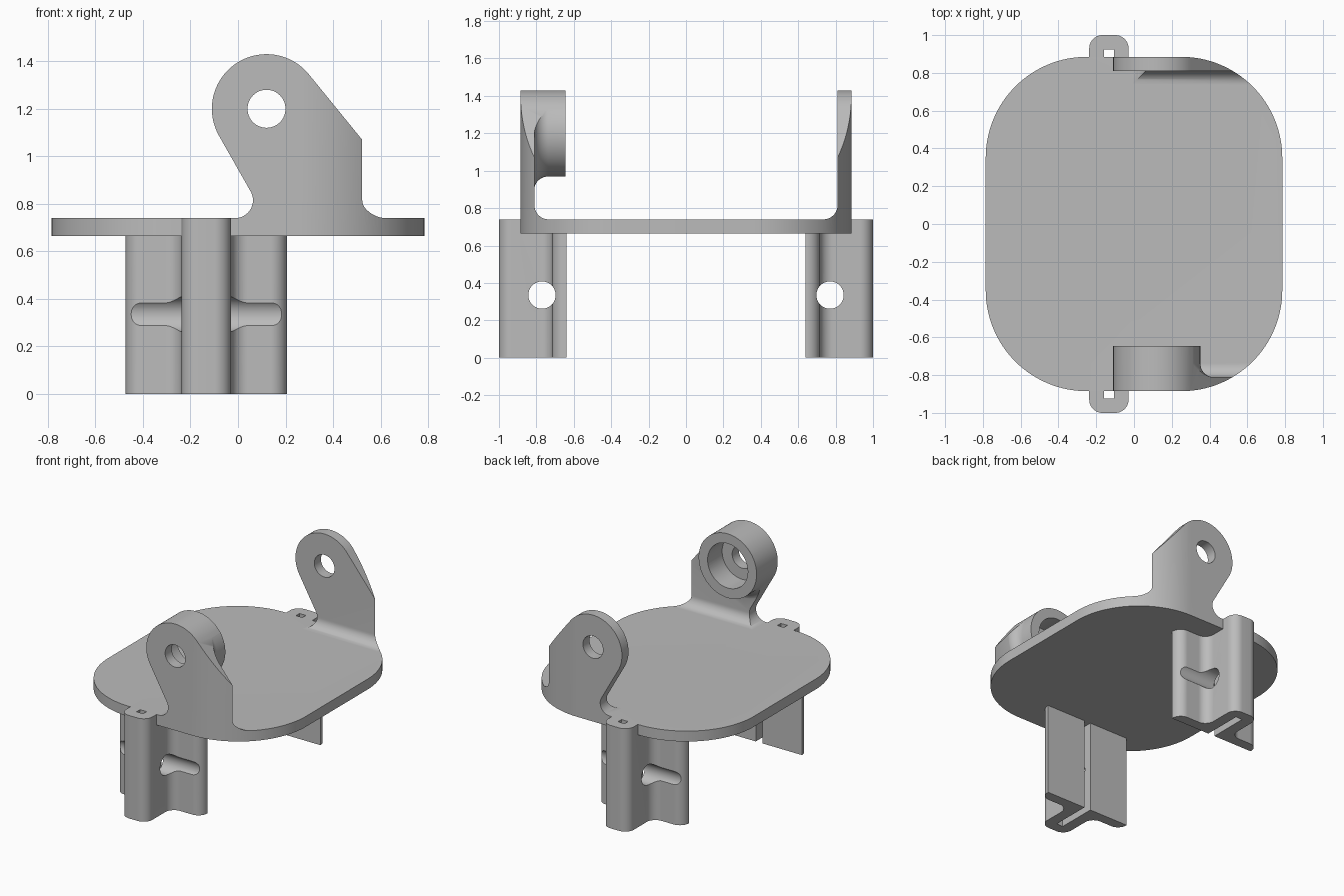
import bpy, bmesh, math
from mathutils import Matrix, Vector

cube = bpy.data.objects.get("Cube")
if cube:
    bpy.data.objects.remove(cube, do_unlink=True)

grey = bpy.data.materials.new("plain_grey")
grey.use_nodes = True
grey.diffuse_color = (0.5, 0.5, 0.5, 1)
grey.node_tree.nodes["Principled BSDF"].inputs["Base Color"].default_value = (0.5, 0.5, 0.5, 1)

BOTTOM, TOP = 0.665, 0.74      # plate heights
WALL = 0.075                   # wall thickness and fillet radius
EAR_Y = 0.81                   # inner face of the ears
PIVOT = (0.12, 1.2)            # pivot hole centre in x, z


def arc(cx, cy, r, start, end, steps=16):
    angles = [math.radians(start + (end - start) * i / steps) for i in range(steps + 1)]
    return [(cx + r * math.cos(a), cy + r * math.sin(a)) for a in angles]


def circle(cx, cy, r, steps=64):
    return arc(cx, cy, r, 0, 360, steps)[:-1]


def finish(name, bm):
    bmesh.ops.recalc_face_normals(bm, faces=bm.faces)
    mesh = bpy.data.meshes.new(name)
    bm.to_mesh(mesh)
    bm.free()
    ob = bpy.data.objects.new(name, mesh)
    bpy.context.collection.objects.link(ob)
    return ob


def prism(name, points, axis, low, high):
    """Extrude a closed 2D profile along one axis."""
    place = {"x": lambda u, v: (low, u, v),
             "y": lambda u, v: (u, low, v),
             "z": lambda u, v: (u, v, low)}[axis]
    bm = bmesh.new()
    face = bm.faces.new([bm.verts.new(place(round(u, 5), round(v, 5))) for u, v in points])
    new = bmesh.ops.extrude_face_region(bm, geom=[face])["geom"]
    for v in new:
        if isinstance(v, bmesh.types.BMVert):
            v.co["xyz".index(axis)] = high
    return finish(name, bm)


def combine(ob, other, operation):
    mod = ob.modifiers.new("combine", "BOOLEAN")
    mod.operation = operation
    mod.solver = "EXACT"
    mod.object = other
    bpy.context.view_layer.objects.active = ob
    bpy.ops.object.modifier_apply(modifier=mod.name)
    bpy.data.objects.remove(other, do_unlink=True)


def outline(low, high):
    """Rounded plate outline as a solid block."""
    points = []
    for sx, sy, start in ((1, 1, 0), (-1, 1, 90), (-1, -1, 180), (1, -1, 270)):
        points += arc(0.25 * sx, 0.35 * sy, 0.535, start, start + 90, 32)
    return prism("outline", points, "z", low, high)


def boss():
    """Turned boss that flares into the front ear."""
    r = 0.231
    profile = [(0, -0.85), (r + WALL, -0.85)]
    profile += arc(r + WALL, -EAR_Y + WALL - 0.002, WALL, 270, 180)
    profile += [(r, -0.645), (0, -0.645)]
    bm = bmesh.new()
    verts = [bm.verts.new((PIVOT[0] + u, v, PIVOT[1])) for u, v in profile]
    edges = [bm.edges.new(pair) for pair in zip(verts, verts[1:])]
    bmesh.ops.spin(bm, geom=verts + edges, cent=(PIVOT[0], 0, PIVOT[1]), axis=(0, 1, 0),
                   dvec=(0, 0, 0), angle=math.tau, steps=96)
    bmesh.ops.remove_doubles(bm, verts=bm.verts, dist=0.0001)
    return finish("boss", bm)


# Plate with an upright ear at each end: U section, trimmed by outline and ear shape
fy, fz = EAR_Y - WALL, TOP + WALL
section = [(-1, BOTTOM), (1, BOTTOM), (1, 1.6), (EAR_Y, 1.6)]
section += arc(fy, fz, WALL, 0, -90) + arc(-fy, fz, WALL, -90, -180)
section += [(-EAR_Y, 1.6), (-1, 1.6)]
plate = prism("plate_with_ears", section, "x", -1, 1)
combine(plate, boss(), "UNION")
combine(plate, outline(0.5, 1.8), "INTERSECT")

ear = [(-1.2, 0.6), (1.2, 0.6), (1.2, 1.024), (0.56, 1.024)]
ear += arc(*PIVOT, 0.23, 38.6, 210, 56)
ear += arc(-0.012, fz, WALL, 30, -90) + [(-1.2, TOP)]
combine(plate, prism("ear_shape", ear, "y", -1.2, 1.2), "INTERSECT")

# Pivot holes and the counterbore in the boss
combine(plate, prism("pivot_hole", circle(*PIVOT, 0.08), "y", -1.3, 1.3), "DIFFERENCE")
combine(plate, prism("counterbore", circle(*PIVOT, 0.16), "y", -EAR_Y, -0.4), "DIFFERENCE")


def leg(name, side):
    """Hat-section leg with a narrow channel and a cross hole."""
    mid, half, slot, reach = -0.133, 0.104, 0.026, 0.34
    inner, outer, tip = 0.64, 0.715, 1.0
    r = 0.07
    right = [(slot, tip - WALL), (slot, inner), (reach, inner)]
    right += arc(reach - r, outer - r, r, 0, 90)
    right += arc(half + r, outer + r, r, 270, 180)
    right += arc(half - r, tip - r, r, 0, 90)
    left = [(-u, v) for u, v in reversed(right)]
    points = [(mid + u, side * v) for u, v in right + left]
    ob = prism(name, points, "z", 0, TOP)
    combine(ob, prism("cross_hole", circle(side * 0.77, 0.335, 0.073), "x", -1, 1), "DIFFERENCE")
    combine(ob, outline(BOTTOM, 1), "DIFFERENCE")
    return ob


parts = [plate, leg("front_leg", -1), leg("back_leg", 1)]

# Colour and shading
for ob in parts:
    ob.data.materials.clear()
    ob.data.materials.append(grey)
    bpy.ops.object.select_all(action="DESELECT")
    ob.select_set(True)
    bpy.context.view_layer.objects.active = ob
    bpy.ops.object.shade_smooth_by_angle(angle=math.radians(30))
